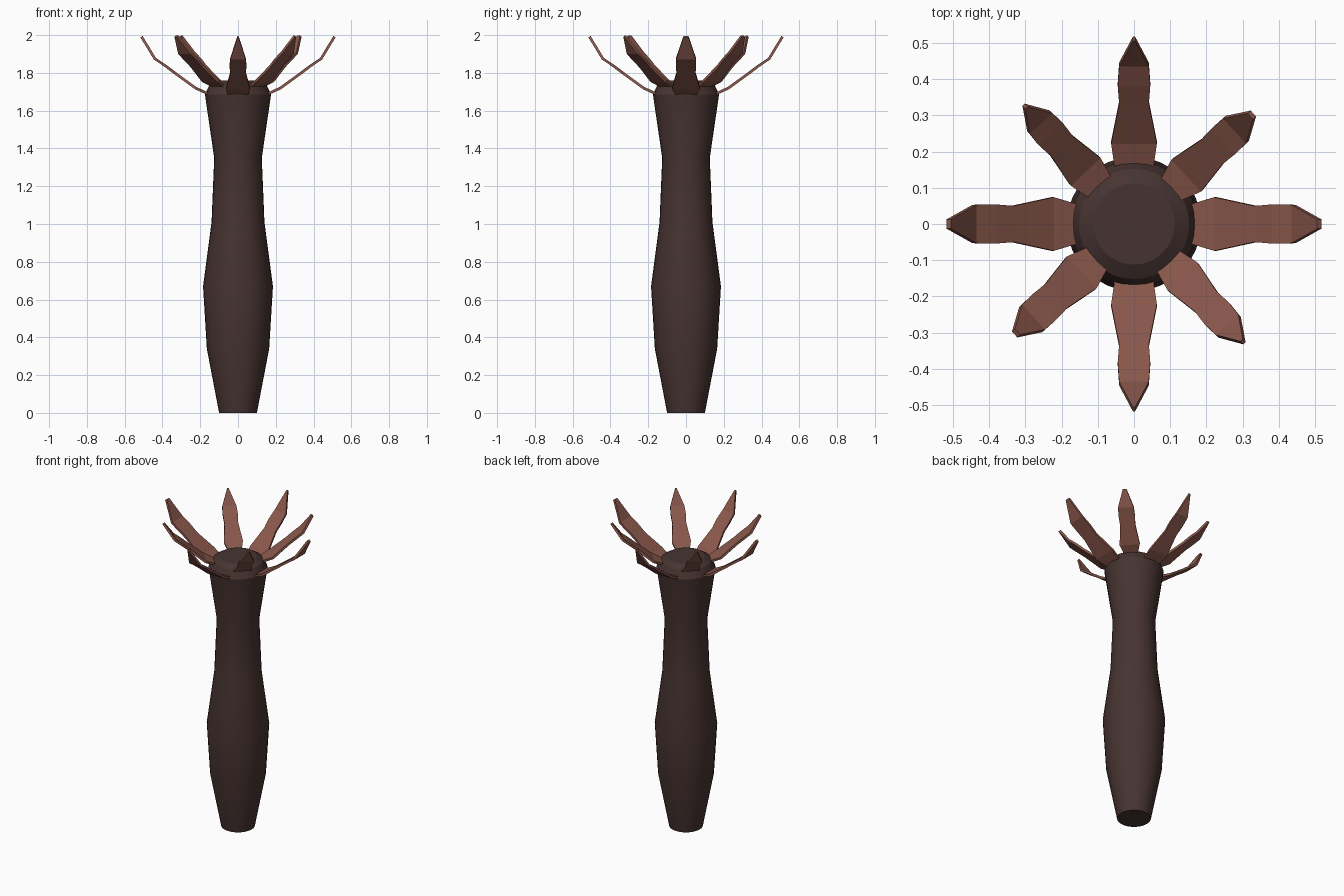
import bpy, bmesh, math
from mathutils import Vector

if "Cube" in bpy.data.objects:
    bpy.data.objects.remove(bpy.data.objects["Cube"])


def material(name, color):
    m = bpy.data.materials.new(name)
    m.diffuse_color = (*color, 1)
    m.use_nodes = True
    m.node_tree.nodes["Principled BSDF"].inputs["Base Color"].default_value = m.diffuse_color
    return m


bark = material("dark_bark", (0.062, 0.034, 0.031))
flesh = material("petal_brown", (0.25, 0.095, 0.07))


def finish(bm, name, mat):
    bmesh.ops.recalc_face_normals(bm, faces=bm.faces)
    me = bpy.data.meshes.new(name)
    bm.to_mesh(me)
    bm.free()
    me.materials.append(mat)
    ob = bpy.data.objects.new(name, me)
    bpy.context.collection.objects.link(ob)
    return ob


# Trunk: lathed profile (radius, height) with capped ends
profile = [(0.10, 0), (0.165, 0.34), (0.185, 0.67), (0.14, 1.01), (0.126, 1.35),
           (0.175, 1.685), (0.152, 1.735), (0.112, 1.76)]
SIDES = 32
bm = bmesh.new()
rings = [[bm.verts.new((r * math.cos(math.tau * i / SIDES), r * math.sin(math.tau * i / SIDES), z))
          for i in range(SIDES)] for r, z in profile]
for a, b in zip(rings, rings[1:]):
    for i in range(SIDES):
        j = (i + 1) % SIDES
        bm.faces.new((a[i], a[j], b[j], b[i]))
bm.faces.new(rings[0])
bm.faces.new(rings[-1])
trunk = finish(bm, "trunk", bark)
bpy.context.view_layer.objects.active = trunk
trunk.select_set(True)
bpy.ops.object.shade_smooth_by_angle(angle=math.radians(12))


# Petals: thin strips through stations (distance out, height, half width)
def petal(name, angle, stations, thick=0.014):
    bm = bmesh.new()
    out = Vector((math.cos(angle), math.sin(angle), 0))
    side = Vector((-out.y, out.x, 0))
    up = Vector((0, 0, 1))
    sections = []
    for k, (r, z, w) in enumerate(stations):
        p, q = stations[max(k - 1, 0)], stations[min(k + 1, len(stations) - 1)]
        n = (up * (q[0] - p[0]) - out * (q[1] - p[1])).normalized() * thick / 2
        c = out * r + up * z
        sections.append([bm.verts.new(c + side * s * w + n * t)
                         for s, t in ((-1, -1), (1, -1), (1, 1), (-1, 1))])
    for a, b in zip(sections, sections[1:]):
        for i in range(4):
            j = (i + 1) % 4
            bm.faces.new((a[i], a[j], b[j], b[i]))
    bm.faces.new(sections[0])
    bm.faces.new(sections[-1])
    finish(bm, name, flesh)


# Heights and reaches shared by straight and diagonal petals
straight = [(0.16, 1.69), (0.225, 1.72), (0.335, 1.80), (0.385, 1.838), (0.44, 1.875), (0.511, 1.992)]
diagonal = [(0.14, 1.73), (0.20, 1.757), (0.295, 1.835), (0.34, 1.872), (0.383, 1.905), (0.443, 1.995)]
wide = [0.055, 0.074, 0.05, 0.054, 0.053, 0.013]
narrow = [0.054, 0.063, 0.041, 0.045, 0.041, 0.003]
broad = [0.04, 0.06, 0.045, 0.048, 0.047, 0.011]
slim = [0.042, 0.056, 0.041, 0.045, 0.042, 0.004]

kinds = [("side", 0, straight, wide), ("diagonal_blunt", 42.8, diagonal, broad),
         ("end", 90, straight, narrow), ("diagonal_sharp", 132.8, diagonal, slim)]
for label, deg, path, widths in kinds:
    for half in (0, 180):
        petal(f"petal_{label}_{half // 180 + 1}", math.radians(deg + half),
              [(r, z, w) for (r, z), w in zip(path, widths)])
